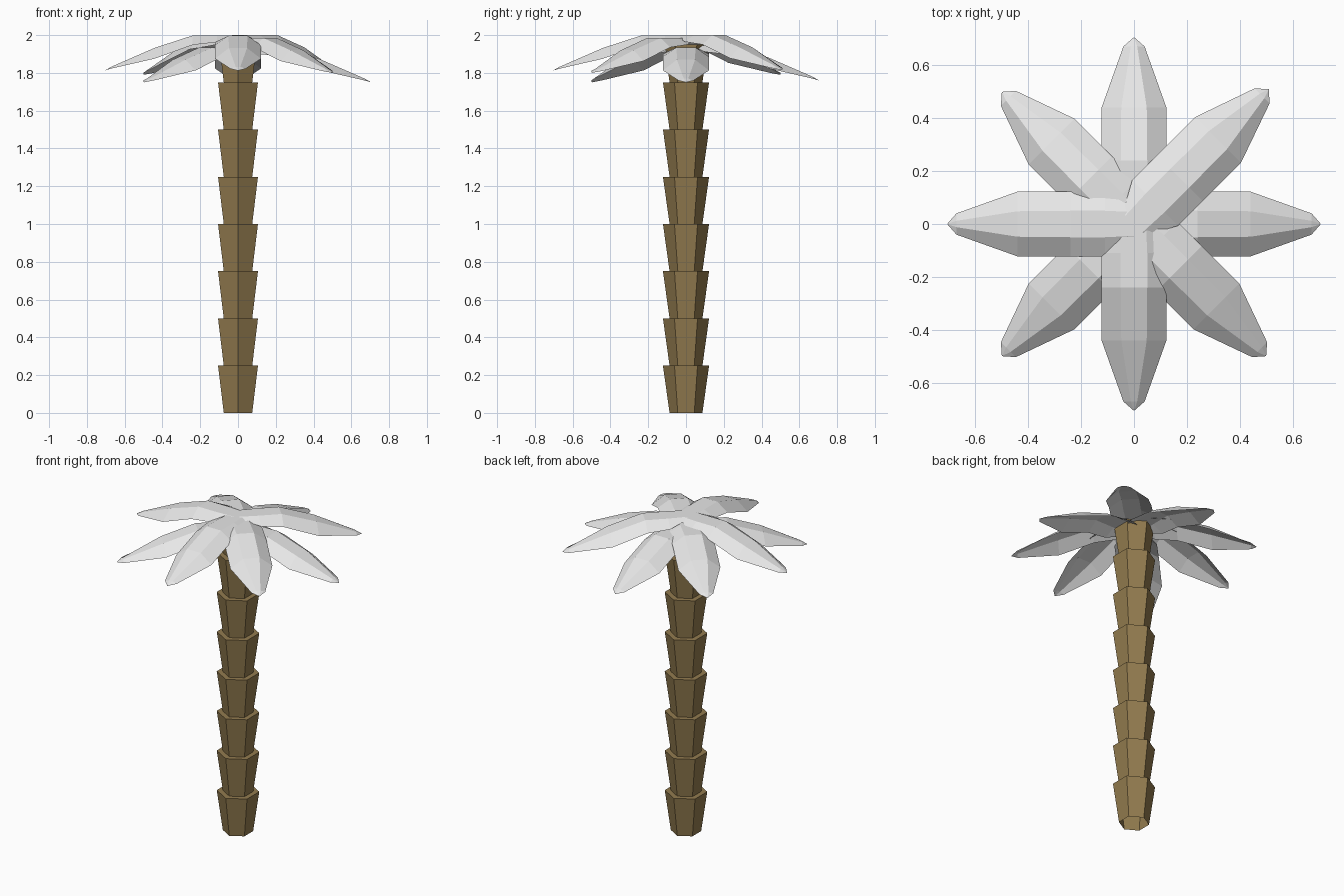
import bpy
import bmesh
import math
from mathutils import Matrix

cube = bpy.data.objects.get("Cube")
if cube:
    bpy.data.objects.remove(cube, do_unlink=True)


def material(name, rgb):
    mat = bpy.data.materials.new(name)
    mat.use_nodes = True
    mat.diffuse_color = (*rgb, 1)
    mat.node_tree.nodes["Principled BSDF"].inputs["Base Color"].default_value = (*rgb, 1)
    return mat


def add_object(name, bm, mat):
    mesh = bpy.data.meshes.new(name)
    bm.to_mesh(mesh)
    bm.free()
    mesh.materials.append(mat)
    obj = bpy.data.objects.new(name, mesh)
    bpy.context.collection.objects.link(obj)
    return obj


bark = material("brown bark", (0.29, 0.20, 0.078))
leaf_grey = material("pale grey leaf", (0.80, 0.80, 0.80))

# Trunk: stacked six-sided flared segments, open at the foot
SIDES, SEGMENTS, HEIGHT = 6, 8, 0.25
R_LOW, R_HIGH, TRUNK_TOP = 0.087, 0.122, 1.95
profile = []
for i in range(SEGMENTS):
    z0 = i * HEIGHT
    z1 = min(z0 + HEIGHT, TRUNK_TOP)
    profile.append((R_LOW, z0))
    profile.append((R_LOW + (R_HIGH - R_LOW) * (z1 - z0) / HEIGHT, z1))

bm = bmesh.new()
rings = []
for r, z in profile:
    angles = [math.pi / 2 + 2 * math.pi * k / SIDES for k in range(SIDES)]
    rings.append([bm.verts.new((r * math.cos(a), r * math.sin(a), z)) for a in angles])
for low, high in zip(rings, rings[1:]):
    for k in range(SIDES):
        n = (k + 1) % SIDES
        bm.faces.new((low[k], low[n], high[n], high[k]))
bm.faces.new(rings[-1])
add_object("trunk", bm, bark)

# Frond stations: distance, ridge half width, ridge z, edge half width, edge z
STATIONS = [
    (0.00, 0.045, 2.000, 0.060, 1.990),
    (0.11, 0.050, 2.000, 0.122, 1.965),
    (0.24, 0.050, 2.000, 0.122, 1.950),
    (0.44, 0.048, 1.935, 0.122, 1.878),
    (0.67, 0.012, 1.835, 0.040, 1.825),
]
TIP = (0.705, 0, 1.815)


def frond(name, degrees, drop, stretch=1.0):
    bm = bmesh.new()
    rows = []
    for d, rw, rz, ew, ez in STATIONS:
        section = ((-ew, ez), (-rw, rz), (rw, rz), (ew, ez))
        rows.append([bm.verts.new((d * stretch, y, z)) for y, z in section])
    for a, b in zip(rows, rows[1:]):
        for k in range(3):
            bm.faces.new((a[k], b[k], b[k + 1], a[k + 1]))
    tip = bm.verts.new((TIP[0] * stretch, TIP[1], TIP[2]))
    for k in range(3):
        bm.faces.new((rows[-1][k], tip, rows[-1][k + 1]))
    turn = Matrix.Rotation(math.radians(degrees), 4, "Z")
    bm.transform(Matrix.Translation((0, 0, -drop)) @ turn)
    add_object(name, bm, leaf_grey)


# Crown: eight fronds at slightly different heights
frond("frond_left", 0, 0.065)
frond("frond_back_left", 45, 0.0, 1.02)
frond("frond_back", 90, 0.055)
frond("frond_back_right", 135, 0.025)
frond("frond_right", 180, 0.002)
frond("frond_front_right", 225, 0.065)
frond("frond_front", 270, 0.003)
frond("frond_front_left", 315, 0.015)
